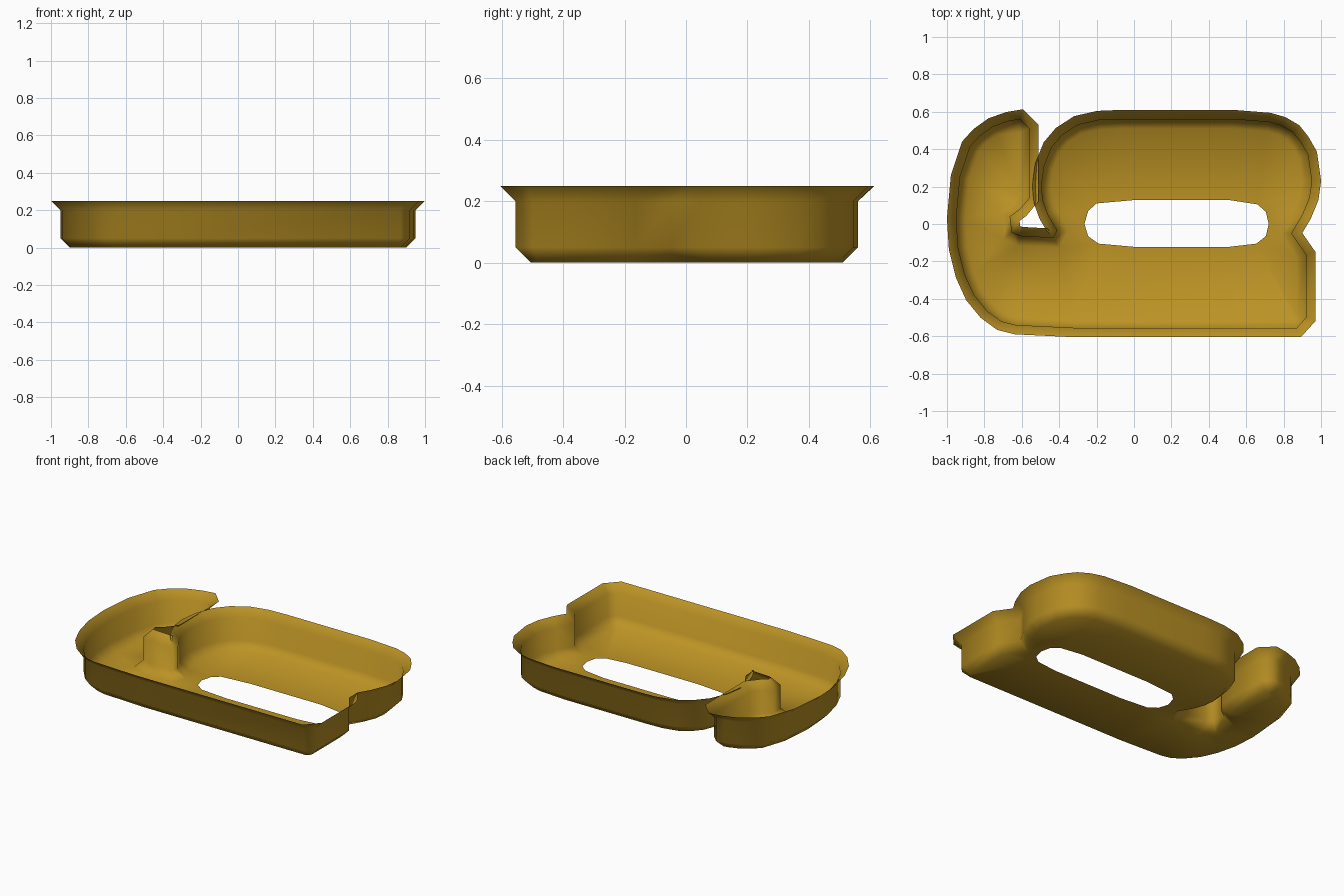
import bpy, bmesh
from mathutils import Vector

if "Cube" in bpy.data.objects:
    bpy.data.objects.remove(bpy.data.objects["Cube"])

# wall outline seen from above, counter-clockwise
OUTLINE = [
    (.87, -.555), (.92, -.50), (.92, -.165), (.84, -.05), (.90, .05), (.937, .14), (.95, .23),
    (.93, .37), (.89, .44), (.85, .49), (.79, .525), (.72, .545), (.53, .56),
    (-.07, .56), (-.19, .555), (-.30, .53), (-.385, .475), (-.44, .41),
    (-.48, .31), (-.495, .20), (-.485, .12), (-.46, .05), (-.41, -.035),
    (-.43, -.075), (-.61, -.065), (-.655, -.045), (-.665, .04), (-.61, .08),
    (-.56, .14), (-.56, .51), (-.61, .56), (-.67, .55), (-.755, .52),
    (-.825, .47), (-.875, .415), (-.93, .25), (-.95, .03), (-.94, -.13),
    (-.905, -.27), (-.855, -.38), (-.785, -.465), (-.71, -.52), (-.63, -.54),
    (-.32, -.555)]
# oval opening in the floor
HOLE = [
    (-.265, 0), (-.245, .07), (-.2, .11), (0, .128), (.51, .128), (.66, .105),
    (.705, .065), (.72, 0), (.705, -.065), (.655, -.105), (.51, -.122),
    (0, -.122), (-.19, -.105), (-.245, -.065)]


def offset(points, d):
    """Mitred outward offset of a closed counter-clockwise loop."""
    pts = [Vector(p) for p in points]
    out = []
    for i, p in enumerate(pts):
        a = (p - pts[i - 1]).normalized()
        b = (pts[(i + 1) % len(pts)] - p).normalized()
        na, nb = Vector((a.y, -a.x)), Vector((b.y, -b.x))
        out.append(p + (na + nb) * d / max(.7, 1 + na.dot(nb)))
    return out


def ring(bm, points, z):
    return [bm.verts.new((p[0], p[1], z)) for p in points]


def loop_edges(bm, verts):
    return [bm.edges.get((verts[i - 1], v)) or bm.edges.new((verts[i - 1], v))
            for i, v in enumerate(verts)]


bm = bmesh.new()
# chamfered foot, upright wall and flared rim
rings = [ring(bm, offset(OUTLINE, d), z)
         for d, z in ((-.05, 0), (0, .05), (0, .20), (.05, .25))]
for lo, hi in zip(rings, rings[1:]):
    for i in range(len(lo)):
        bm.faces.new((lo[i - 1], lo[i], hi[i], hi[i - 1]))
# flat floor with the oval opening
edges = loop_edges(bm, rings[0]) + loop_edges(bm, ring(bm, HOLE, 0))
bmesh.ops.triangle_fill(bm, use_beauty=True, use_dissolve=False, edges=edges, normal=(0, 0, -1))
for f in bm.faces:
    f.smooth = True
    if abs(f.normal.z) > .99 and f.normal.z > 0:
        f.normal_flip()

mesh = bpy.data.meshes.new("cutter_shell")
bm.to_mesh(mesh)
bm.free()
shell = bpy.data.objects.new("cutter_shell", mesh)
bpy.context.collection.objects.link(shell)

gold = bpy.data.materials.new("mustard_gold")
gold.diffuse_color = (.50, .29, .018, 1)
gold.use_nodes = True
gold.node_tree.nodes["Principled BSDF"].inputs["Base Color"].default_value = gold.diffuse_color
mesh.materials.append(gold)
